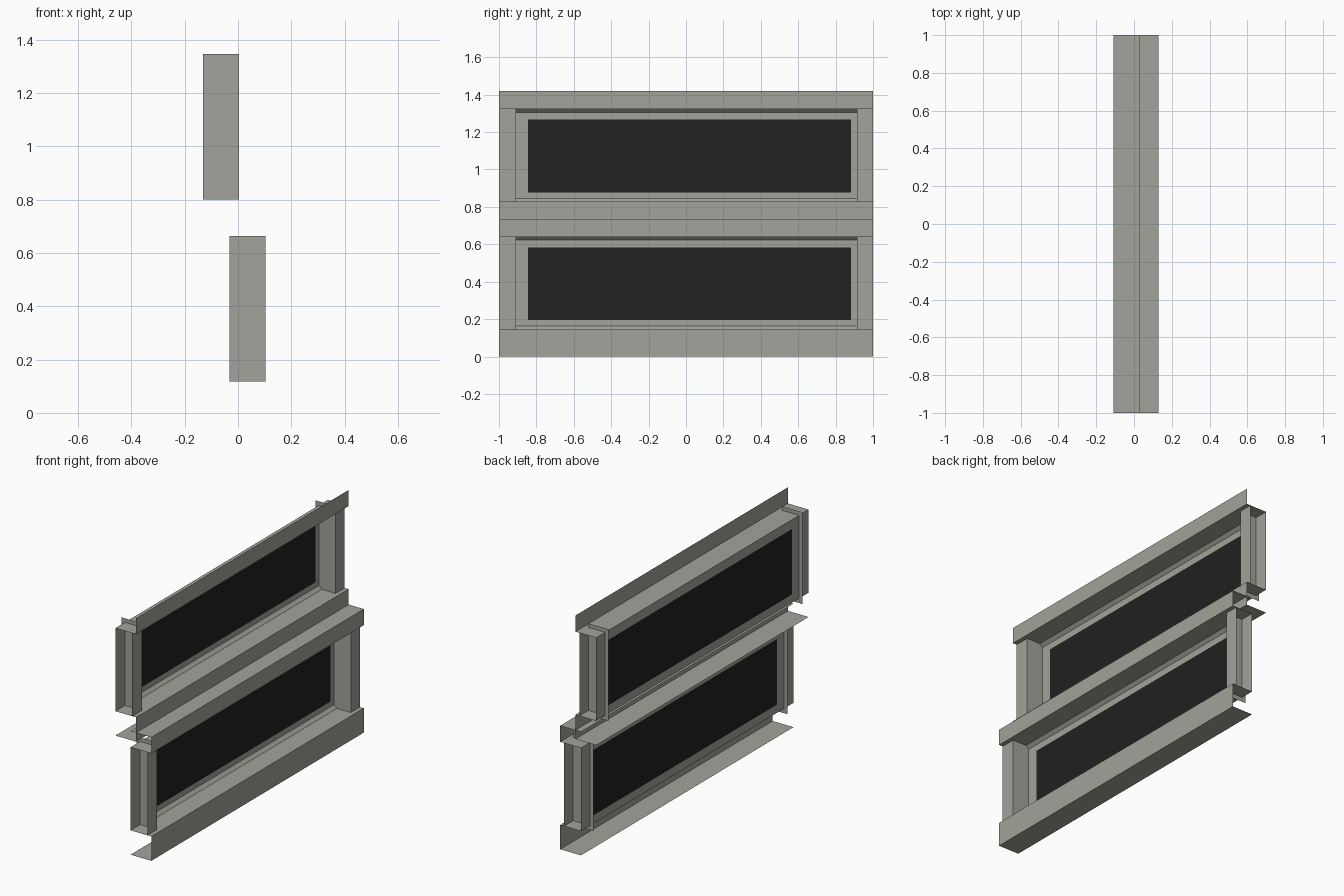
import bpy

if "Cube" in bpy.data.objects:
    bpy.data.objects.remove(bpy.data.objects["Cube"])


def material(name, rgb):
    m = bpy.data.materials.new(name)
    m.diffuse_color = (*rgb, 1)
    m.use_nodes = True
    m.node_tree.nodes["Principled BSDF"].inputs["Base Color"].default_value = m.diffuse_color
    return m


FRAME = material("grey_frame", (0.36, 0.37, 0.325))
GLASS = material("black_glass", (0.015, 0.015, 0.015))


def make(name, verts, faces, mats=(FRAME,)):
    me = bpy.data.meshes.new(name)
    me.from_pydata(verts, [], faces)
    for m in mats:
        me.materials.append(m)
    ob = bpy.data.objects.new(name, me)
    bpy.context.collection.objects.link(ob)
    return ob


def rail(name, profile, y0=-1.0, y1=1.0):
    """Open sheet: (x, z) profile swept along y."""
    n = len(profile)
    verts = [(x, y, z) for y in (y0, y1) for x, z in profile]
    return make(name, verts, [(i, i + 1, n + i + 1, n + i) for i in range(n - 1)])


def stile(name, profile, z0, z1):
    """Open sheet: (x, y) profile swept along z."""
    n = len(profile)
    verts = [(x, y, z) for z in (z0, z1) for x, y in profile]
    return make(name, verts, [(i, i + 1, n + i + 1, n + i) for i in range(n - 1)])


def pane(name, x, ys, zs):
    """3 x 3 grid of faces, the middle one is dark glass."""
    verts = [(x, y, z) for z in zs for y in ys]
    faces = [(4 * r + c, 4 * r + c + 1, 4 * r + c + 5, 4 * r + c + 4)
             for r in range(3) for c in range(3)]
    ob = make(name, verts, faces, (FRAME, GLASS))
    ob.data.polygons[4].material_index = 1


def sash(tag, dx, dz, capped):
    front, back = 0.129 + dx, -0.008 + dx      # rail depth
    face, fin = 0.103 + dx, -0.031 + dx        # stile depth
    low, high = 0.145 + dz, 0.64 + dz          # opening

    # bottom rail, C profile open at the back
    rail(tag + "_bottom_rail", [(back, dz), (front, dz), (front, low), (back, low)])
    # top rail, with a top plate only where the sashes meet
    top = [(back, high), (front, high), (front, 0.736 + dz)]
    if capped:
        top.append((back, 0.736 + dz))
    rail(tag + "_top_rail", top)

    # side stiles: channel open outwards plus a longer inner web
    for side, s, inner in (("left", -1, -0.91), ("right", 1, 0.915)):
        stile(f"{tag}_{side}_front_wing", [(face, s), (face, inner)], low, high)
        stile(f"{tag}_{side}_back_wing", [(back, s), (back, inner)], low, high)
        stile(f"{tag}_{side}_web", [(face, inner), (fin, inner)], 0.118 + dz, 0.664 + dz)

    # glazing beads and pane
    rail(tag + "_top_bead", [(back + 0.02, high), (back + 0.001, high - 0.018)], -0.91, 0.915)
    rail(tag + "_bottom_bead", [(back + 0.02, low), (back + 0.001, low + 0.018)], -0.91, 0.915)
    pane(tag + "_pane", back, (-0.91, -0.845, 0.882, 0.915),
         (low, 0.194 + dz, 0.584 + dz, high))


sash("lower_sash", 0.0, 0.0, True)
sash("upper_sash", -0.1, 0.683, False)
